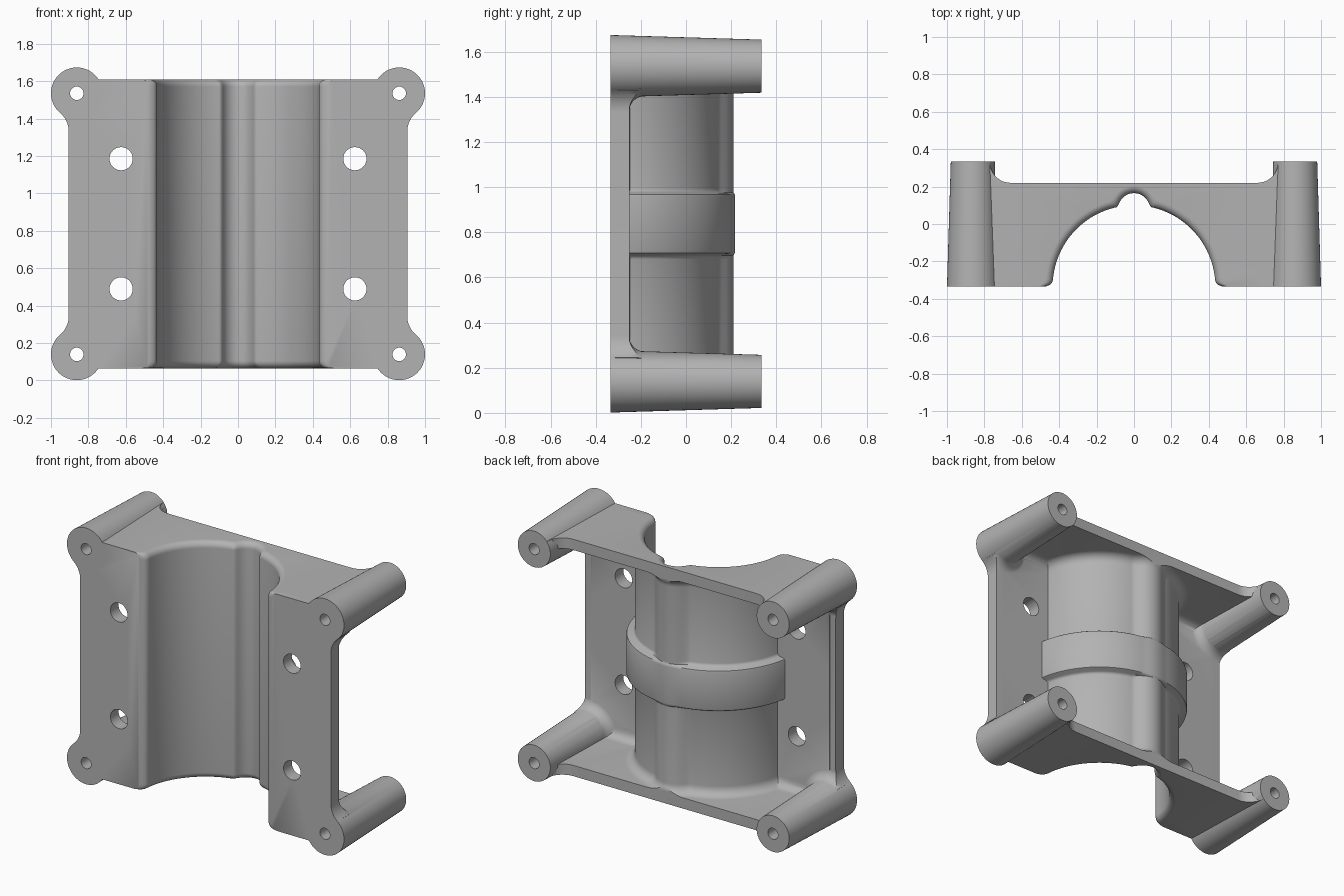
import bpy, bmesh
from math import sin, cos, pi, sqrt, radians
from mathutils import Vector

if "Cube" in bpy.data.objects:
    bpy.data.objects.remove(bpy.data.objects["Cube"])

# Main dimensions
FRONT, BACK, FLOOR, RIM = -0.335, 0.335, -0.25, 0.22
Z0, Z1, WALL = 0.065, 1.61, 0.07
MID = (Z0 + Z1) / 2
BOSS_X, BOSS_Z = 0.862, 0.698      # boss offsets from the centre
BOSS_R, BOSS_TIP = 0.138, 0.1175
STEPS = 144


def loft(name, rings):
    """Closed solid through rings of equal point count."""
    bm = bmesh.new()
    loops = [[bm.verts.new(p) for p in ring] for ring in rings]
    n = len(loops[0])
    for a, b in zip(loops, loops[1:]):
        for i in range(n):
            j = (i + 1) % n
            bm.faces.new((a[i], a[j], b[j], b[i]))
    bm.faces.new(loops[0][::-1])
    bm.faces.new(loops[-1])
    bmesh.ops.recalc_face_normals(bm, faces=bm.faces)
    mesh = bpy.data.meshes.new(name)
    bm.to_mesh(mesh)
    bm.free()
    obj = bpy.data.objects.new(name, mesh)
    bpy.context.collection.objects.link(obj)
    return obj


def combine(target, tool, operation):
    """Apply a boolean and discard the tool."""
    mod = target.modifiers.new("combine", 'BOOLEAN')
    mod.object, mod.operation, mod.solver = tool, operation, 'EXACT'
    bpy.context.view_layer.objects.active = target
    bpy.ops.object.modifier_apply(modifier=mod.name)
    bpy.data.objects.remove(tool)


def round_bar(name, x, z, profile, sides=48):
    """Turned bar along y from (y, radius) pairs."""
    return loft(name, [[(x + r * cos(2 * pi * i / sides), y, z + r * sin(2 * pi * i / sides))
                        for i in range(sides)] for y, r in profile])


def arch(r, bump_r, d):
    """Half circle with a raised rib at the crown, grown by d."""
    r, b, h, k = r + d, bump_r + d, 0.415, 0.03
    points = []
    for i in range(STEPS + 1):
        t = pi - pi * i / STEPS
        rib = h * sin(t) + sqrt(max(b * b - (h * cos(t)) ** 2, 0))
        blend = max(k - abs(rib - r), 0) / k
        rho = max(rib, r) + blend * blend * k / 4
        points.append((rho * cos(t), FRONT + rho * sin(t)))
    return points


def fillet(radius, n=7):
    """(height, growth) pairs of a quarter round."""
    return [(radius * (1 - cos(i * pi / 2 / n)), radius * (1 - sin(i * pi / 2 / n)))
            for i in range(n + 1)]


def cavity_ring(z, d, band=0):
    floor = FLOOR + d
    ring = [(1.1, 0.5), (-1.1, 0.5), (-1.1, floor)]
    ring += [(x, max(y, floor)) for x, y in arch(0.495 + band, 0.13, d)]
    ring.append((1.1, floor))
    return [(x, y, z) for x, y in ring]


def trough_ring(z, d):
    ring = []
    for x, y in arch(0.435, 0.085, d):
        t = min(max((FRONT + 0.04 - y) / 0.04, 0), 1)
        flare = 0.04 * (1 - sqrt(1 - t * t))
        ring.append((x + (flare if x > 0 else -flare), y))
    edge = ring[-1][0]
    ring += [(edge, -0.5), (-edge, -0.5)]
    return [(x, y, z) for x, y in ring]


def mirror_z(rings):
    return rings + [[(x, y, 2 * MID - z) for x, y, z in ring] for ring in rings[::-1]]


# Block with concave shoulders rising to the bosses
side = [(BOSS_X, FRONT), (BOSS_X, 0.33)]
side += [(0.66 + 0.11 * cos(a), 0.33 - 0.11 * sin(a)) for a in [i * pi / 16 for i in range(9)]]
outline = side + [(-x, y) for x, y in side[::-1]]
body = loft("bracket_body", [[(x, y, z) for x, y in outline] for z in (Z0, Z1)])

# Rear cavity leaves the arched shell, band, end walls and fillets
layers = [cavity_ring(Z0 + WALL + h, d) for h, d in fillet(0.06)]
layers += [cavity_ring(z, 0, band) for z, band in
           ((0.68, 0), (0.69, 0.003), (0.698, 0.012), (0.703, 0.04), (0.708, 0.047), (0.718, 0.05))]
combine(body, loft("cavity_cutter", mirror_z(layers)), 'DIFFERENCE')


def plate(name, y0, y1):
    """Plate outline with concave necks beside the bosses."""
    neck = 0.13
    cx = 0.905 + neck
    dx = cx - BOSS_X
    dz = sqrt((neck + BOSS_R) ** 2 - dx * dx)
    corner = [(0.745, Z1 - MID), (BOSS_X, BOSS_Z)]
    start = Vector((-dx, dz)).angle(Vector((-1, 0)))
    for i in range(11):
        a = start * (1 - i / 10)
        corner.append((cx - neck * cos(a), BOSS_Z - dz + neck * sin(a)))
    right = corner + [(x, -z) for x, z in corner[::-1]]
    pts = right + [(-x, z) for x, z in right[::-1]]
    return loft(name, [[(x, y, MID + z) for x, z in pts] for y in (y0, y1)])


combine(body, plate("front_plate", FRONT, FLOOR - 0.001), 'UNION')

corners = [(sx * BOSS_X, MID + sz * BOSS_Z) for sx in (-1, 1) for sz in (-1, 1)]
for x, z in corners:
    # Flared root, kept inside the plate outline
    root = [(FLOOR - 0.03, BOSS_R + 0.065)]
    root += [(FLOOR - 0.002 + h, BOSS_R - 0.006 + d) for h, d in fillet(0.07)]
    flare = round_bar("boss_flare", x, z, root)
    combine(flare, plate("flare_limit", FRONT - 0.1, 0), 'INTERSECT')
    combine(body, flare, 'UNION')
    # Tapered boss
    combine(body, round_bar("boss", x, z, [(FRONT, BOSS_R), (BACK, BOSS_TIP)]), 'UNION')

# Front trough with rounded rims
layers = [trough_ring(0.02, 0.04)] + [trough_ring(Z0 + h, d) for h, d in fillet(0.04)]
combine(body, loft("trough_cutter", mirror_z(layers)), 'DIFFERENCE')

# Boss bores and plate bolt holes
holes = [(x, z, 0.036, 0.5) for x, z in corners]
holes += [(sx * 0.625, MID + sz * 0.348, 0.062, -0.15) for sx in (-1, 1) for sz in (-1, 1)]
for x, z, r, end in holes:
    combine(body, round_bar("hole_cutter", x, z, [(-0.5, r), (end, r)], 32), 'DIFFERENCE')

# Grey cast metal
mat = bpy.data.materials.new("grey_metal")
mat.use_nodes = True
colour = (0.45, 0.45, 0.45, 1)
mat.diffuse_color = colour
mat.node_tree.nodes["Principled BSDF"].inputs["Base Color"].default_value = colour
body.data.materials.clear()
body.data.materials.append(mat)
for face in body.data.polygons:
    face.material_index = 0

bpy.ops.object.select_all(action='DESELECT')
body.select_set(True)
bpy.context.view_layer.objects.active = body
bpy.ops.object.shade_smooth_by_angle(angle=radians(35))
